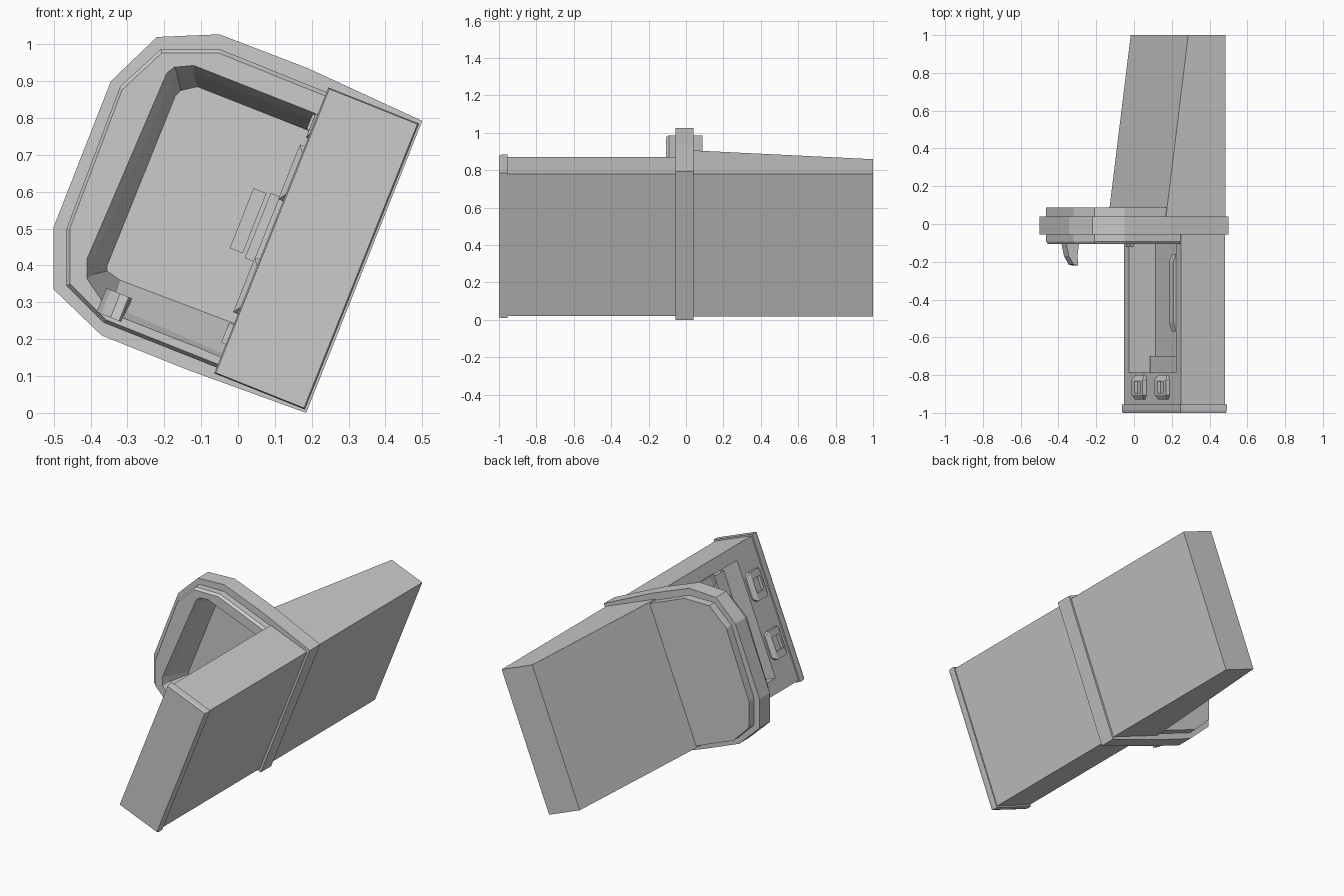
import bpy, bmesh
from mathutils import Vector

# Tilted local frame: w = across the slab, v = along its long edge, y = depth
W = Vector((0.929, 0, -0.371))
V = Vector((0.371, 0, 0.929))
O = Vector((-0.055, 0, 0.11))


def P(w, v, y):
    return O + W * w + V * v + Vector((0, y, 0))


def loft(name, loops):
    """Closed solid through equally sized loops of points."""
    bm = bmesh.new()
    rings = [[bm.verts.new(p) for p in loop] for loop in loops]
    n = len(rings[0])
    for a, b in zip(rings, rings[1:]):
        for i in range(n):
            bm.faces.new((a[i], a[(i + 1) % n], b[(i + 1) % n], b[i]))
    bm.faces.new(rings[0])
    bm.faces.new(rings[-1])
    bmesh.ops.recalc_face_normals(bm, faces=bm.faces)
    me = bpy.data.meshes.new(name)
    bm.to_mesh(me)
    bm.free()
    ob = bpy.data.objects.new(name, me)
    bpy.context.collection.objects.link(ob)
    return ob


def ring(pts, y, s=1.0):
    """Front-view outline (x, z) placed at depth y, scaled about its middle."""
    return [Vector((-0.1 + (x + 0.1) * s, y, 0.55 + (z - 0.55) * s)) for x, z in pts]


def rect(w0, w1, v0, v1, y):
    return [P(w0, v0, y), P(w1, v0, y), P(w1, v1, y), P(w0, v1, y)]


def slab(name, w0, w1, v0, v1, y0, y1):
    return loft(name, [rect(w0, w1, v0, v1, y0), rect(w0, w1, v0, v1, y1)])


def boolean(ob, tool, op):
    """Apply a boolean and remove the tool object."""
    tool.hide_render = True
    m = ob.modifiers.new("bool", 'BOOLEAN')
    m.operation, m.object, m.solver = op, tool, 'EXACT'
    bpy.context.view_layer.objects.active = ob
    bpy.ops.object.modifier_apply(modifier=m.name)
    bpy.data.objects.remove(tool)


# Main housing: front box, end cap, rear wedge, rim tier and flange
housing = slab("housing", 0, 0.25, 0.003, 0.82, -0.98, 0.02)
cap = loft("cap", [rect(-0.004, 0.253, -0.003, 0.826, -1.0),
                   rect(-0.008, 0.257, -0.006, 0.829, -0.985),
                   rect(-0.008, 0.257, -0.006, 0.829, -0.955)])
wedge = loft("wedge", [rect(-0.092, 0.252, 0.001, 0.822, 0.0),
                       rect(0.04, 0.252, 0.001, 0.822, 1.0)])
tier_pts = [(-0.465, 0.345), (-0.465, 0.5), (-0.32, 0.885), (-0.21, 0.987), (-0.05, 0.987),
            (0.245, 0.868), (0.3, 0.8), (0.05, 0.15), (-0.05, 0.12), (-0.365, 0.245)]
tier = loft("tier", [ring(tier_pts, -0.107, 0.975), ring(tier_pts, -0.092), ring(tier_pts, 0.087)])
flange_pts = [(0.5, 0.792), (0.185, 0.0), (-0.14, 0.118), (-0.37, 0.21), (-0.5, 0.335),
              (-0.5, 0.505), (-0.345, 0.9), (-0.22, 1.02), (-0.05, 1.027), (0.19, 0.935)]
flange = loft("flange", [ring(flange_pts, -0.055), ring(flange_pts, 0.04)])
for part in (cap, wedge, tier, flange):
    boolean(housing, part, 'UNION')

# Socket opening inside the rim, with a chamfered lip and sloping walls
lip = [(-0.415, 0.36), (-0.415, 0.42), (-0.2, 0.925), (-0.175, 0.945), (-0.12, 0.95),
       (0.26, 0.8), (-0.02, 0.135), (-0.35, 0.265)]
throat = [(-0.395, 0.375), (-0.395, 0.41), (-0.18, 0.9), (-0.165, 0.92), (-0.12, 0.922),
          (0.24, 0.78), (-0.015, 0.15), (-0.34, 0.29)]
floor = [(-0.355, 0.385), (-0.355, 0.4), (-0.17, 0.86), (-0.155, 0.875), (-0.11, 0.885),
         (0.22, 0.755), (0.01, 0.235), (-0.32, 0.36)]
boolean(housing, loft("socket_cut", [ring(lip, -0.12), ring(throat, -0.07), ring(floor, 0.055)]),
        'DIFFERENCE')

# Deep pocket along the inner face of the front box
boolean(housing, slab("pocket_cut", -0.02, 0.15, 0.08, 0.745, -0.785, 0.05), 'DIFFERENCE')

# Step at the front end of the pocket and the grip bar on its upper edge
slab("pocket_step", 0.11, 0.16, 0.1, 0.7, -0.79, -0.7)
loft("grip_bar", [rect(-0.004, 0.03, 0.7, 0.75, -0.57), rect(-0.014, 0.03, 0.68, 0.75, -0.52),
                  rect(-0.014, 0.03, 0.68, 0.75, -0.2), rect(-0.004, 0.03, 0.7, 0.75, -0.16)])

# Pair of latch blocks with windows, mirrored about the middle of the box
for side, name in ((-1, "lower_latch"), (1, "upper_latch")):
    c = 0.412 + side * 0.165
    latch = loft(name, [rect(-0.008, 0.02, c - 0.06, c + 0.06, -0.93),
                        rect(-0.022, 0.02, c - 0.08, c + 0.08, -0.905),
                        rect(-0.022, 0.02, c - 0.08, c + 0.08, -0.825),
                        rect(-0.008, 0.02, c - 0.06, c + 0.06, -0.8)])
    boolean(latch, slab("window", -0.05, -0.003, c - 0.04, c + 0.04, -0.895, -0.835), 'DIFFERENCE')

# Contact pads on the socket floor
slab("contact_pad", -0.095, -0.057, 0.325, 0.5, 0.045, 0.07)
slab("contact_strip", -0.047, -0.02, 0.315, 0.505, 0.045, 0.07)

# Curved hook at the lower corner of the rim
hook = [(-0.365, -0.03), (-0.365, -0.11), (-0.352, -0.17), (-0.325, -0.215), (-0.3, -0.22),
        (-0.302, -0.16), (-0.295, -0.11), (-0.29, -0.03)]
loft("hook", [[P(w, v, y) for w, y in hook] for v in (0.03, 0.1)])
